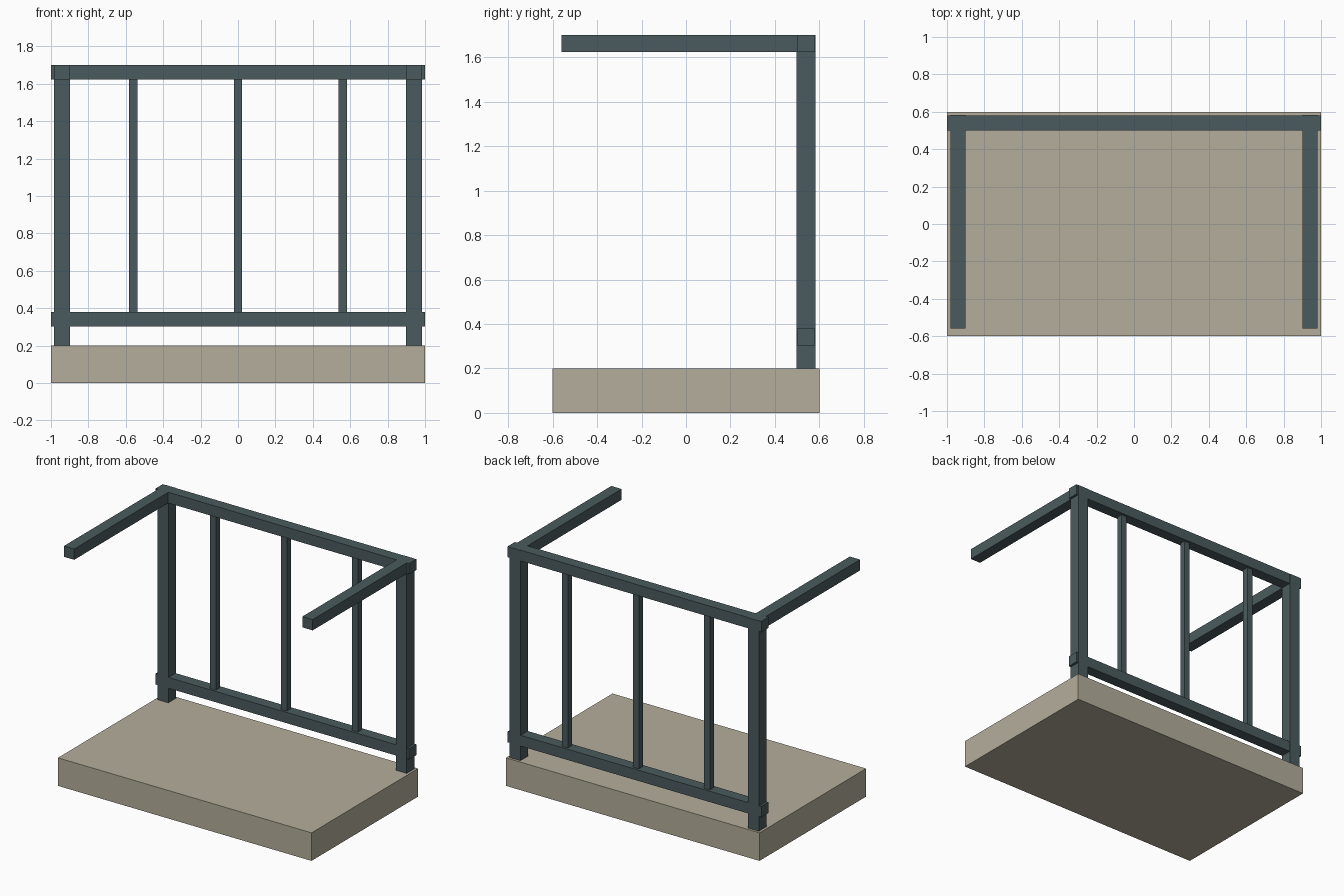
import bpy

if "Cube" in bpy.data.objects:
    bpy.data.objects.remove(bpy.data.objects["Cube"])


def material(name, rgb):
    m = bpy.data.materials.new(name)
    m.diffuse_color = (*rgb, 1)
    m.use_nodes = True
    m.node_tree.nodes["Principled BSDF"].inputs["Base Color"].default_value = m.diffuse_color
    return m


METAL = material("dark_metal", (0.07, 0.105, 0.112))
STONE = material("stone", (0.456, 0.423, 0.328))


def box(name, x, y, z, mat=METAL):
    """Box from (min, max) ranges on each axis."""
    bpy.ops.mesh.primitive_cube_add(size=1, location=[sum(r) / 2 for r in (x, y, z)])
    ob = bpy.context.object
    ob.name = name
    ob.scale = [r[1] - r[0] for r in (x, y, z)]
    bpy.ops.object.transform_apply(location=False, rotation=False, scale=True)
    ob.data.materials.append(mat)
    return ob


# Base slab
box("base_slab", (-1, 1), (-0.6, 0.6), (0, 0.2), STONE)

# Back rails, slightly overhanging the posts
box("lower_rail", (-1, 1), (0.5, 0.58), (0.303, 0.38))
box("upper_rail", (-1, 1), (0.5, 0.58), (1.623, 1.7))

# Corner posts and forward-reaching arms
for side, s in (("left", -1), ("right", 1)):
    box(side + "_post", sorted((s * 0.898, s * 0.983)), (0.497, 0.583), (0.2, 1.699))
    box(side + "_arm", sorted((s * 0.9, s * 0.981)), (-0.56, 0.582), (1.623, 1.7))

# Thin upright bars between the rails
for i, cx in enumerate((-0.56, 0, 0.56)):
    box(f"upright_bar_{i + 1}", (cx - 0.0225, cx + 0.0225), (0.5175, 0.5625), (0.37, 1.63))
